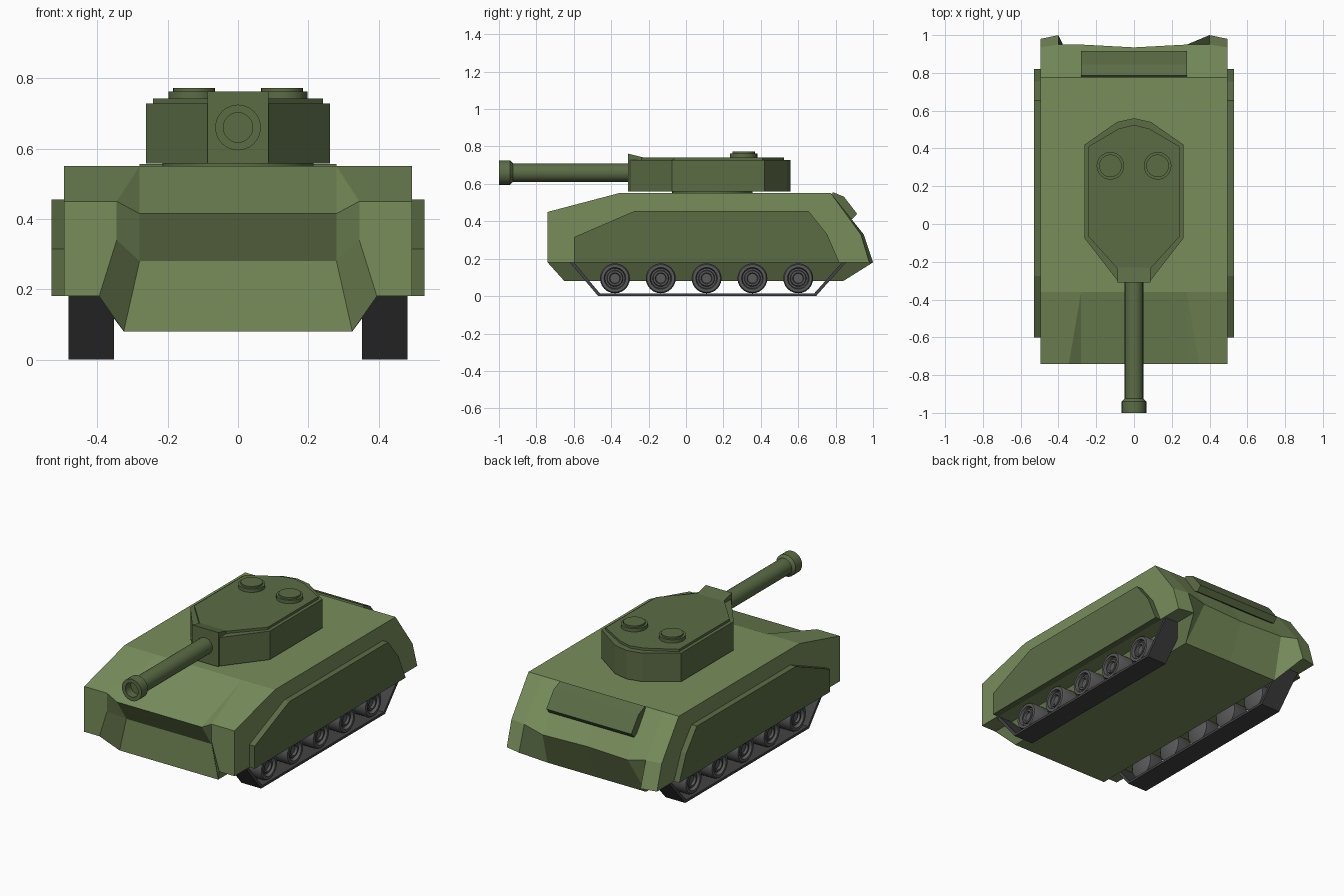
import bpy, bmesh, math
from mathutils import Vector

if "Cube" in bpy.data.objects:
    bpy.data.objects.remove(bpy.data.objects["Cube"])


def material(name, rgb):
    m = bpy.data.materials.new(name)
    m.diffuse_color = (*rgb, 1)
    m.use_nodes = True
    m.node_tree.nodes["Principled BSDF"].inputs["Base Color"].default_value = m.diffuse_color
    return m


GREEN = material("hull_green", (0.19, 0.27, 0.105))
OLIVE = material("dark_green", (0.105, 0.15, 0.06))
WHEEL = material("wheel_grey", (0.10, 0.10, 0.10))
TRACK = material("track_grey", (0.055, 0.055, 0.058))


def loft(name, rings, mat, caps=True):
    """Skin closed rings of equal length."""
    bm = bmesh.new()
    rows = [[bm.verts.new(p) for p in r] for r in rings]
    n = len(rings[0])
    for a, b in zip(rows, rows[1:]):
        for i in range(n):
            j = (i + 1) % n
            bm.faces.new((a[i], a[j], b[j], b[i]))
    if caps:
        bm.faces.new(rows[0])
        bm.faces.new(rows[-1])
    bmesh.ops.remove_doubles(bm, verts=bm.verts, dist=1e-5)
    bmesh.ops.recalc_face_normals(bm, faces=bm.faces)
    me = bpy.data.meshes.new(name)
    bm.to_mesh(me)
    bm.free()
    me.materials.append(mat)
    ob = bpy.data.objects.new(name, me)
    bpy.context.collection.objects.link(ob)
    return ob


def slab_x(name, yz, x0, x1, mat):
    return loft(name, [[(x, y, z) for y, z in yz] for x in (x0, x1)], mat)


def slab_z(name, xy, z0, z1, mat):
    return loft(name, [[(x, y, z) for x, y in xy] for z in (z0, z1)], mat)


def lathe(name, profile, axis, centre, mat, seg=24):
    """Turn (radius, distance) pairs about an axis through centre."""
    q = Vector(axis).to_track_quat('Z', 'Y')
    c = Vector(centre)
    rings = []
    for r, h in profile:
        angles = [2 * math.pi * i / seg for i in range(seg)]
        rings.append([c + q @ Vector((r * math.cos(a), r * math.sin(a), h))
                      for a in angles])
    ob = loft(name, rings, mat)
    bpy.ops.object.select_all(action='DESELECT')
    ob.select_set(True)
    bpy.context.view_layer.objects.active = ob
    bpy.ops.object.shade_smooth_by_angle(angle=math.radians(35))
    return ob


def mirrored(half):
    """Complete an outline given on its +x side, front to back."""
    return half + [(-x, y) for x, y in reversed(half) if x > 0]


# Hull: lengthwise sections, from the flank in to the centre line
flank = [(.495, -.36, .55), (.495, -.74, .45), (.495, -.74, .34), (.495, -.74, .18),
         (.495, .98, .18), (.495, .935, .33), (.495, .775, .55)]
cheek = [(.28, -.36, .55), (.345, -.74, .45), (.345, -.74, .34), (.395, -.74, .18),
         (.40, 1.0, .18), (.40, .95, .33), (.40, .775, .55)]
inner = [(.28, -.36, .55), (.28, -.74, .415), (.28, -.65, .28), (.325, -.65, .08),
         (.325, .84, .08), (.28, .95, .30), (.28, .775, .55)]
middle = [(0, y, z) for _, y, z in inner]
middle[5] = (0, .935, .30)
half = [flank, cheek, inner]
other = [[(-x, y, z) for x, y, z in s] for s in reversed(half)]
loft("hull", half + [middle] + other, GREEN)

# Rear deck panel
slab_x("rear_panel", [(.78, .545), (.785, .556), (.845, .531), (.915, .44),
                      (.888, .41), (.82, .45)], -.28, .28, OLIVE)

# Side skirts, tracks and road wheels
skirt = [(-.60, .18), (-.60, .315), (-.275, .455), (.655, .455), (.755, .33), (.82, .18)]
belt = [(-.625, .185), (-.47, 0), (.695, 0), (.86, .185),
        (.838, .185), (.685, .014), (-.46, .014), (-.603, .185)]
wheel = [(.065, -.055), (.08, -.045), (.08, .045), (.074, .055), (.058, .055),
         (.053, .035), (.044, .035), (.040, .048), (.030, .048), (.026, .035)]
for s, side in ((1, "right"), (-1, "left")):
    slab_x(f"{side}_skirt", skirt, s * .49, s * .53, OLIVE)
    slab_x(f"{side}_track", belt, s * .352, s * .482, TRACK)
    for i in range(5):
        lathe(f"{side}_wheel_{i + 1}", wheel, (s, 0, 0),
              (s * .417, -.38 + .245 * i, .095), WHEEL)

# Turret on its ring, with a stepped roof
lathe("turret_ring", [(.215, .54), (.215, .565)], (0, 0, 1), (0, .14, 0), OLIVE, 32)
slab_z("turret", mirrored([(.087, -.30), (.262, -.075), (.262, .42), (.09, .54), (0, .56)]),
       .558, .728, OLIVE)
slab_z("turret_roof", mirrored([(.075, -.25), (.242, -.065), (.242, .41), (.08, .505), (0, .525)]),
       .72, .742, OLIVE)

# Gun mount, barrel and hollow muzzle
slab_x("gun_mount", [(-.31, .558), (-.31, .762), (-.23, .742), (-.20, .742), (-.20, .558)],
       -.087, .087, OLIVE)
lathe("barrel", [(.049, .29), (.049, .94)], (0, -1, 0), (0, 0, .66), OLIVE)
lathe("muzzle", [(.049, .925), (.065, .94), (.065, 1.0), (.042, 1.0), (.042, .95)],
      (0, -1, 0), (0, 0, .66), OLIVE)

# Roof hatches
for s, side in ((1, "right"), (-1, "left")):
    lathe(f"{side}_hatch", [(.073, .735), (.073, .762), (.06, .762), (.06, .772)],
          (0, 0, 1), (s * .125, .308, 0), OLIVE)
